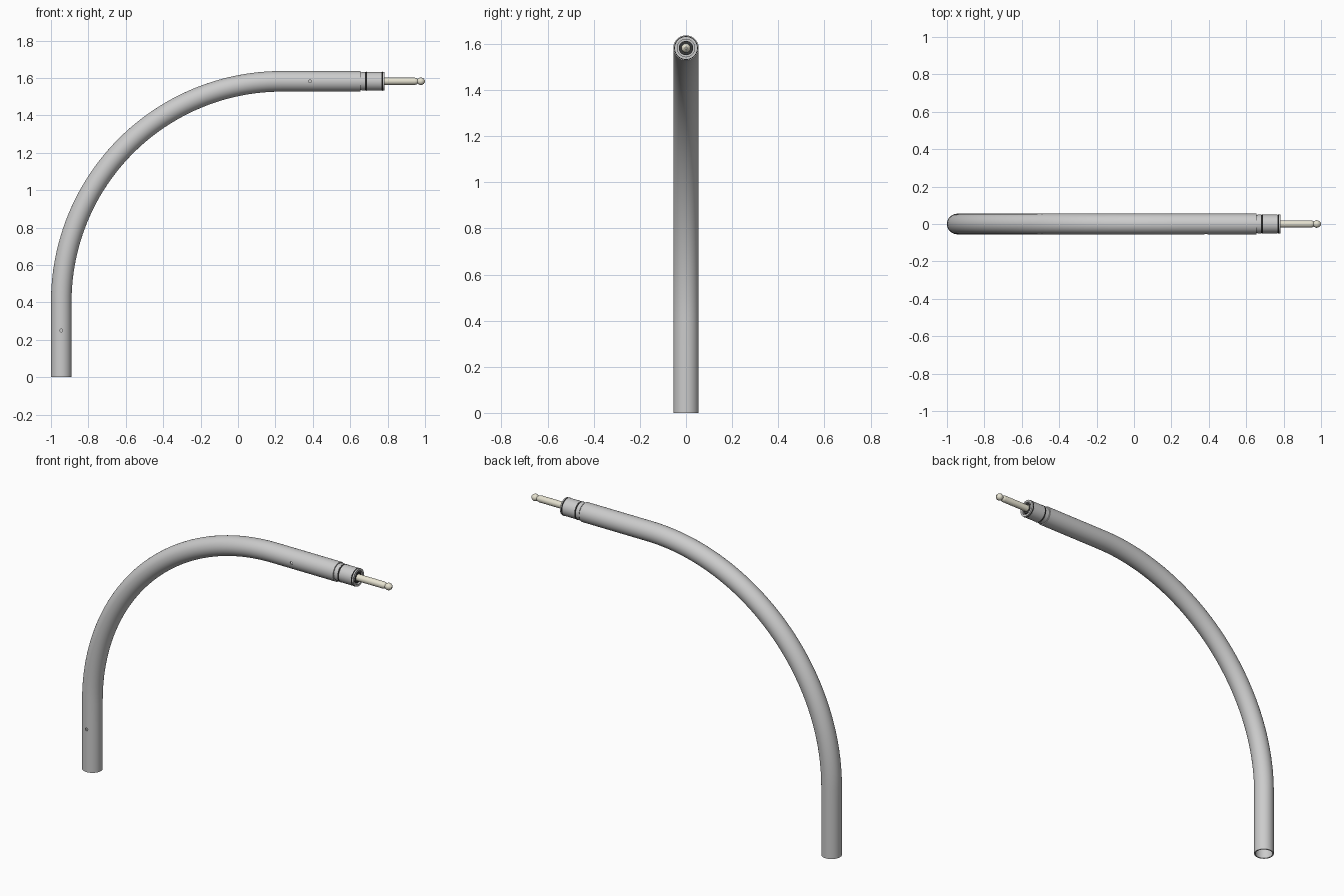
import bpy, bmesh, math
from mathutils import Vector

if "Cube" in bpy.data.objects:
    bpy.data.objects.remove(bpy.data.objects["Cube"])

R, Z, X0 = 0.055, 1.582, -0.945
BEND = 1.18


def material(name, col):
    m = bpy.data.materials.new(name)
    m.diffuse_color = (*col, 1)
    m.use_nodes = True
    m.node_tree.nodes["Principled BSDF"].inputs["Base Color"].default_value = m.diffuse_color
    return m


dark = material("dark_rubber", (0.04, 0.04, 0.04))
cream = material("cream_metal", (0.80, 0.77, 0.64))


def make(name, rings, mat=None, closed=False):
    """Skin a list of vertex rings; loop them or cap the ends."""
    bm = bmesh.new()
    vr = [[bm.verts.new(p) for p in ring] for ring in rings]
    n = len(vr[0])
    for a, b in zip(vr, vr[1:] + (vr[:1] if closed else [])):
        for i in range(n):
            j = (i + 1) % n
            bm.faces.new((a[i], a[j], b[j], b[i]))
    if not closed:
        bm.faces.new(vr[0])
        bm.faces.new(vr[-1])
    bmesh.ops.recalc_face_normals(bm, faces=bm.faces)
    me = bpy.data.meshes.new(name)
    bm.to_mesh(me)
    bm.free()
    ob = bpy.data.objects.new(name, me)
    bpy.context.collection.objects.link(ob)
    if mat:
        me.materials.append(mat)
    return ob


def smooth(ob):
    bpy.ops.object.select_all(action='DESELECT')
    ob.select_set(True)
    bpy.context.view_layer.objects.active = ob
    bpy.ops.object.shade_smooth_by_angle(angle=math.radians(35))


def ring(c, t, r, n=48):
    side = Vector((0, 1, 0))
    up = t.cross(side)
    return [c + r * (math.cos(2 * math.pi * i / n) * side +
                     math.sin(2 * math.pi * i / n) * up) for i in range(n)]


def lathe_x(name, profile, mat=None, closed=False, n=48):
    """Turn (x, radius) points around the horizontal end axis."""
    ob = make(name, [ring(Vector((x, 0, Z)), Vector((1, 0, 0)), r, n)
                     for x, r in profile], mat, closed)
    smooth(ob)
    return ob


# Bent hollow tube: upright, quarter bend, level arm
path = [(Vector((X0, 0, z)), Vector((0, 0, 1))) for z in (0, 0.22, 0.28)]
for i in range(49):
    a = math.pi / 2 * i / 48
    path.append((Vector((X0 + BEND * (1 - math.cos(a)), 0, Z - BEND * (1 - math.sin(a)))),
                 Vector((math.sin(a), 0, math.cos(a)))))
path += [(Vector((x, 0, Z)), Vector((1, 0, 0))) for x in (0.355, 0.415, 0.655)]
tube = make("bent_tube", [ring(c, t, R) for c, t in path] +
            [ring(c, t, 0.048) for c, t in reversed(path)], closed=True)

# Small drilled holes in the front wall
for i, (x, z) in enumerate(((X0, 0.25), (0.385, Z))):
    bpy.ops.mesh.primitive_cylinder_add(vertices=20, radius=0.008, depth=0.06,
                                        location=(x, -0.06, z),
                                        rotation=(math.pi / 2, 0, 0))
    cutter = bpy.context.object
    cutter.name = f"hole_cutter_{i + 1}"
    cutter.hide_render = True
    mod = tube.modifiers.new("hole", 'BOOLEAN')
    mod.operation, mod.solver, mod.object = 'DIFFERENCE', 'EXACT', cutter
    bpy.context.view_layer.objects.active = tube
    bpy.ops.object.modifier_apply(modifier=mod.name)
    bpy.data.objects.remove(cutter)
smooth(tube)

# End plug with grooves, seated in the tube and recessed around the pin
lathe_x("end_plug", [(0.60, 0.020), (0.60, 0.0475), (0.66, 0.0475), (0.66, 0.050),
                     (0.680, 0.050), (0.680, 0.044), (0.690, 0.044), (0.690, 0.050),
                     (0.768, 0.050), (0.768, 0.044), (0.776, 0.044), (0.776, 0.050),
                     (0.783, 0.050), (0.783, 0.038), (0.772, 0.038), (0.772, 0.020)],
        closed=True)

# Dark sealing rings
for i, (a, b) in enumerate(((0.680, 0.690), (0.768, 0.776))):
    lathe_x(f"seal_ring_{i + 1}", [(a, 0.043), (a, 0.049), ((a + b) / 2, 0.0515),
                                   (b, 0.049), (b, 0.043)], dark, closed=True)

# Insulating washer in the recess
lathe_x("insulating_washer", [(0.770, 0.019), (0.770, 0.031), (0.779, 0.031),
                              (0.779, 0.019)], dark, closed=True)

# Contact pin with necked, pointed tip
lathe_x("contact_pin", [(0.60, 0.0195), (0.945, 0.0195), (0.955, 0.017), (0.961, 0.013),
                        (0.967, 0.017), (0.974, 0.0205), (0.984, 0.0195),
                        (0.993, 0.014), (1.0, 0.005)], cream, n=32)
